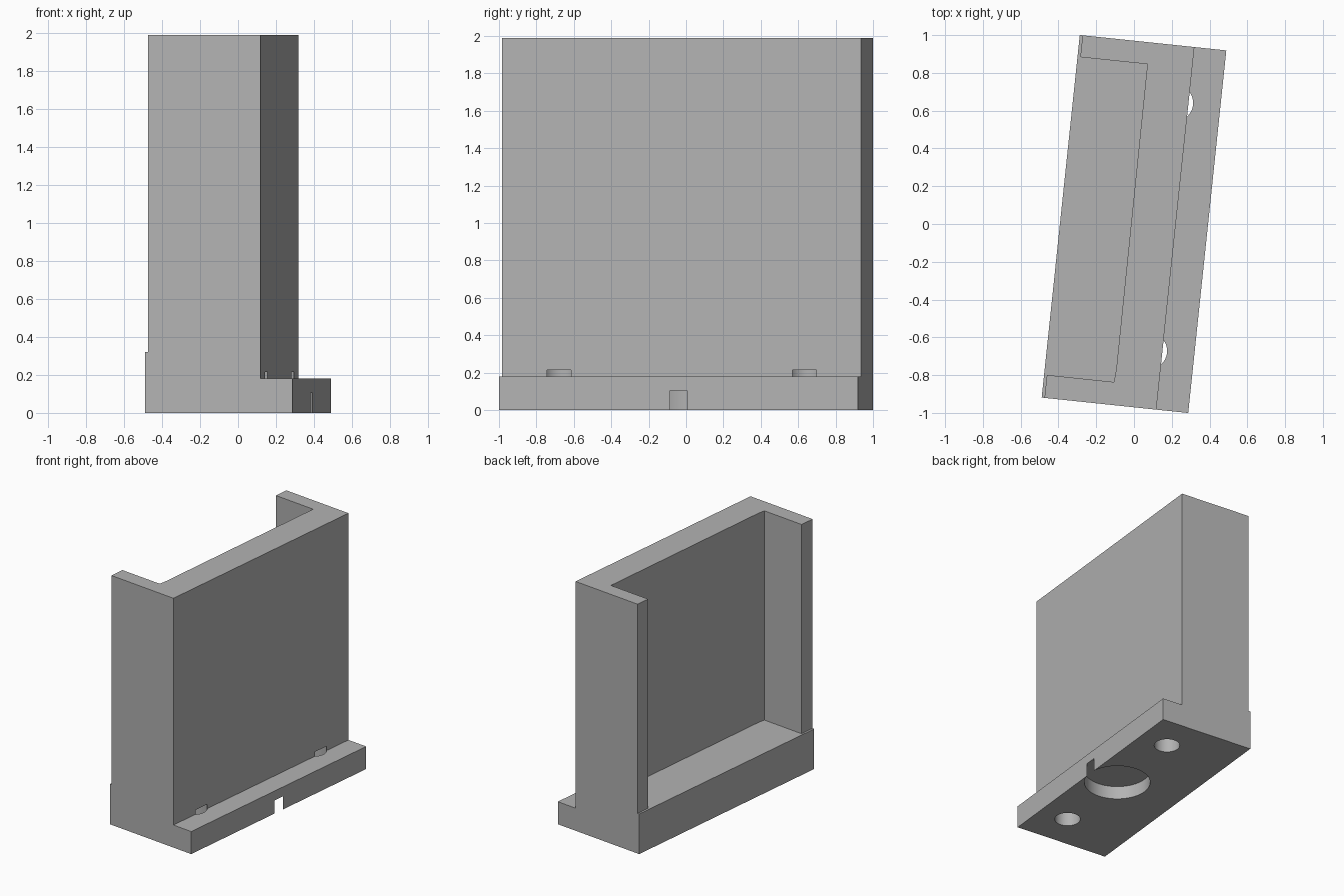
import bpy
import bmesh
import math
from mathutils import Matrix

old = bpy.data.objects.get("Cube")
if old:
    bpy.data.objects.remove(old, do_unlink=True)

HALF_LEN = 0.965        # half length of the bracket
LEDGE_TOP = 0.18        # top of the low front ledge
FLOOR = 0.32            # floor of the channel
TOP = 1.99
HOLE_U = 0.15           # line of the hole centres

grey = bpy.data.materials.new("plain grey")
grey.use_nodes = True
grey.diffuse_color = (0.45, 0.45, 0.45, 1)
grey.node_tree.nodes["Principled BSDF"].inputs["Base Color"].default_value = grey.diffuse_color


def prism(name, points, offset):
    """Extrude a closed outline of 3D points along an offset."""
    bm = bmesh.new()
    face = bm.faces.new([bm.verts.new(p) for p in points])
    moved = bmesh.ops.extrude_face_region(bm, geom=[face])["geom"]
    bmesh.ops.translate(bm, vec=offset,
                        verts=[v for v in moved if isinstance(v, bmesh.types.BMVert)])
    bmesh.ops.recalc_face_normals(bm, faces=bm.faces)
    mesh = bpy.data.meshes.new(name)
    bm.to_mesh(mesh)
    bm.free()
    mesh.materials.append(grey)
    obj = bpy.data.objects.new(name, mesh)
    bpy.context.collection.objects.link(obj)
    return obj


def round_cutter(name, v, radius, height):
    """Upright cylinder that drills a blind hole from below."""
    ring = [(HOLE_U + radius * math.cos(math.tau * i / 64),
             v + radius * math.sin(math.tau * i / 64), -0.1) for i in range(64)]
    return prism(name, ring, (0, 0, height + 0.1))


# Stepped side profile, swept along the length
profile = [(-0.39, 0), (0.39, 0), (0.39, LEDGE_TOP), (0.22, LEDGE_TOP),
           (0.22, TOP), (-0.375, TOP), (-0.375, FLOOR), (-0.39, FLOOR)]
bracket = prism("bracket", [(u, -HALF_LEN, z) for u, z in profile],
                (0, 2 * HALF_LEN, 0))

# Open channel between the two side arms
channel = [(-0.6, -0.843), (-0.018, -0.843), (-0.013, -0.775),
           (-0.018, 0.849), (-0.6, 0.849)]
cutters = [prism("channel_cutter", [(u, v, FLOOR) for u, v in channel], (0, 0, 2))]

# Wide round recess and two bolt holes in the underside
cutters.append(round_cutter("recess_cutter", 0, 0.2445, 0.105))
for side in (-1, 1):
    cutters.append(round_cutter("bolt_hole_cutter", side * 0.66, 0.095, 0.215))

for cutter in cutters:
    cutter.hide_render = True
    mod = bracket.modifiers.new("cut", "BOOLEAN")
    mod.operation = "DIFFERENCE"
    mod.solver = "EXACT"
    mod.object = cutter

# Bake the cuts, then drop the cutters
bpy.context.view_layer.update()
graph = bpy.context.evaluated_depsgraph_get()
baked = bpy.data.meshes.new_from_object(bracket.evaluated_get(graph))
bracket.modifiers.clear()
bracket.data = baked
for cutter in cutters:
    bpy.data.objects.remove(cutter, do_unlink=True)

# Turn the whole bracket slightly about the vertical
baked.transform(Matrix.Rotation(math.radians(-6), 4, "Z"))
bpy.context.view_layer.objects.active = bracket
bracket.select_set(True)
bpy.ops.object.shade_smooth_by_angle(angle=math.radians(30))
